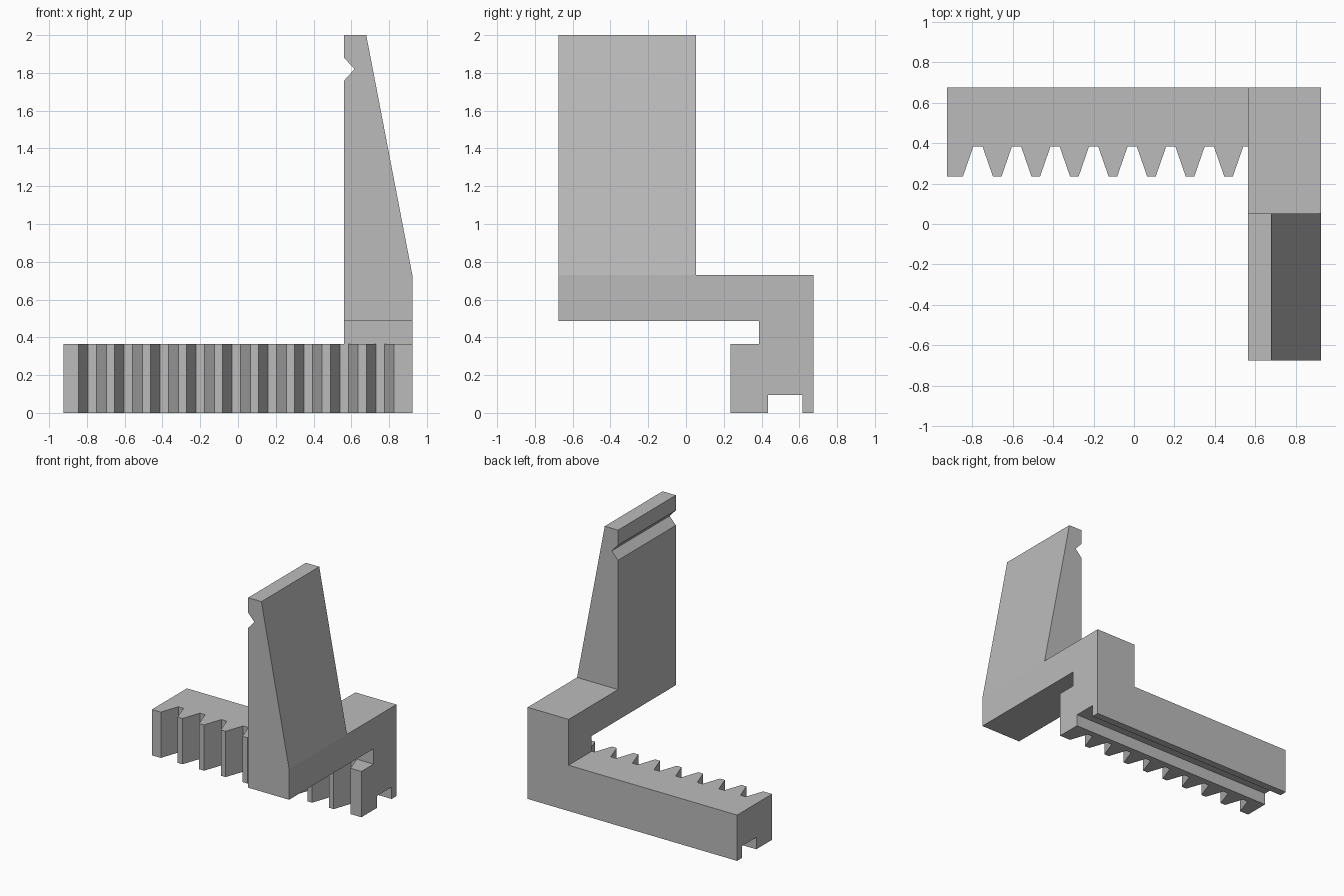
import bpy, bmesh, math
from mathutils import Vector

cube = bpy.data.objects.get("Cube")
if cube:
    bpy.data.objects.remove(cube, do_unlink=True)

grey = bpy.data.materials.new("plain grey")
grey.use_nodes = True
GREY = (0.5, 0.5, 0.5, 1)
grey.diffuse_color = GREY
grey.node_tree.nodes["Principled BSDF"].inputs["Base Color"].default_value = GREY

END, DEPTH = 0.923, 0.675        # half length and half depth
INNER = 0.562                    # gripping face of the jaw
RACK_TOP, ARM_LOW, ARM_TOP = 0.365, 0.487, 0.73
TIP, ROOT, STEP = 0.235, 0.382, 0.053


def prism(name, profile, axis, start, end):
    """Extrude a 2D profile along one axis; the profile uses the other two in order."""
    bm = bmesh.new()
    verts = []
    for a, b in profile:
        co = [a, b]
        co.insert(axis, start)
        verts.append(bm.verts.new(co))
    face = bm.faces.new(verts)
    move = Vector((0, 0, 0))
    move[axis] = end - start
    extruded = bmesh.ops.extrude_face_region(bm, geom=[face], use_keep_orig=True)
    bmesh.ops.translate(bm, vec=move,
                        verts=[v for v in extruded["geom"] if isinstance(v, bmesh.types.BMVert)])
    bmesh.ops.recalc_face_normals(bm, faces=bm.faces)
    mesh = bpy.data.meshes.new(name)
    bm.to_mesh(mesh)
    bm.free()
    mesh.materials.append(grey)
    obj = bpy.data.objects.new(name, mesh)
    bpy.context.collection.objects.link(obj)
    return obj


def combine(target, other, operation):
    """Apply an exact boolean and remove the helper."""
    mod = target.modifiers.new(operation, "BOOLEAN")
    mod.operation, mod.solver, mod.object = operation, "EXACT", other
    bpy.context.view_layer.objects.active = target
    bpy.ops.object.modifier_apply(modifier=mod.name)
    bpy.data.objects.remove(other, do_unlink=True)


# Toothed rack outline, seen from above
outline = [(END, DEPTH), (-END, DEPTH), (-END, TIP)]
for i in range(9):
    x = -0.845 + 0.1905 * i
    outline += [(x, TIP), (x + 0.051, ROOT), (x + 0.097, ROOT), (x + 0.148, TIP)]
outline.append((END, TIP))
jaw = prism("toothed_jaw", outline, 2, 0, RACK_TOP)

# Guide slot along the underside
slot = prism("guide_slot", [(0.433, -0.1), (0.616, -0.1), (0.616, 0.095), (0.433, 0.095)],
             0, -1.1, 1.1)
combine(jaw, slot, "DIFFERENCE")

# Arm that rises from the rack and reaches forward
arm = prism("arm", [(DEPTH, 0.2), (DEPTH, ARM_TOP), (-DEPTH, ARM_TOP), (-DEPTH, ARM_LOW),
                    (ROOT + 0.005, ARM_LOW), (ROOT + 0.005, 0.2)], 0, INNER, END)
combine(jaw, arm, "UNION")

# Tapered upright with a V groove near its top
upright = prism("upright", [(INNER, ARM_LOW), (END, ARM_LOW), (END, ARM_TOP), (0.679, 2),
                            (INNER, 2), (INNER, 1.88), (0.617, 1.82), (INNER, 1.76)],
                1, -DEPTH, STEP)
combine(jaw, upright, "UNION")

# Clean up the flat faces left by the joins
bm = bmesh.new()
bm.from_mesh(jaw.data)
bmesh.ops.remove_doubles(bm, verts=bm.verts, dist=0.0005)
bmesh.ops.dissolve_limit(bm, angle_limit=math.radians(1), verts=bm.verts, edges=bm.edges)
bm.to_mesh(jaw.data)
bm.free()
